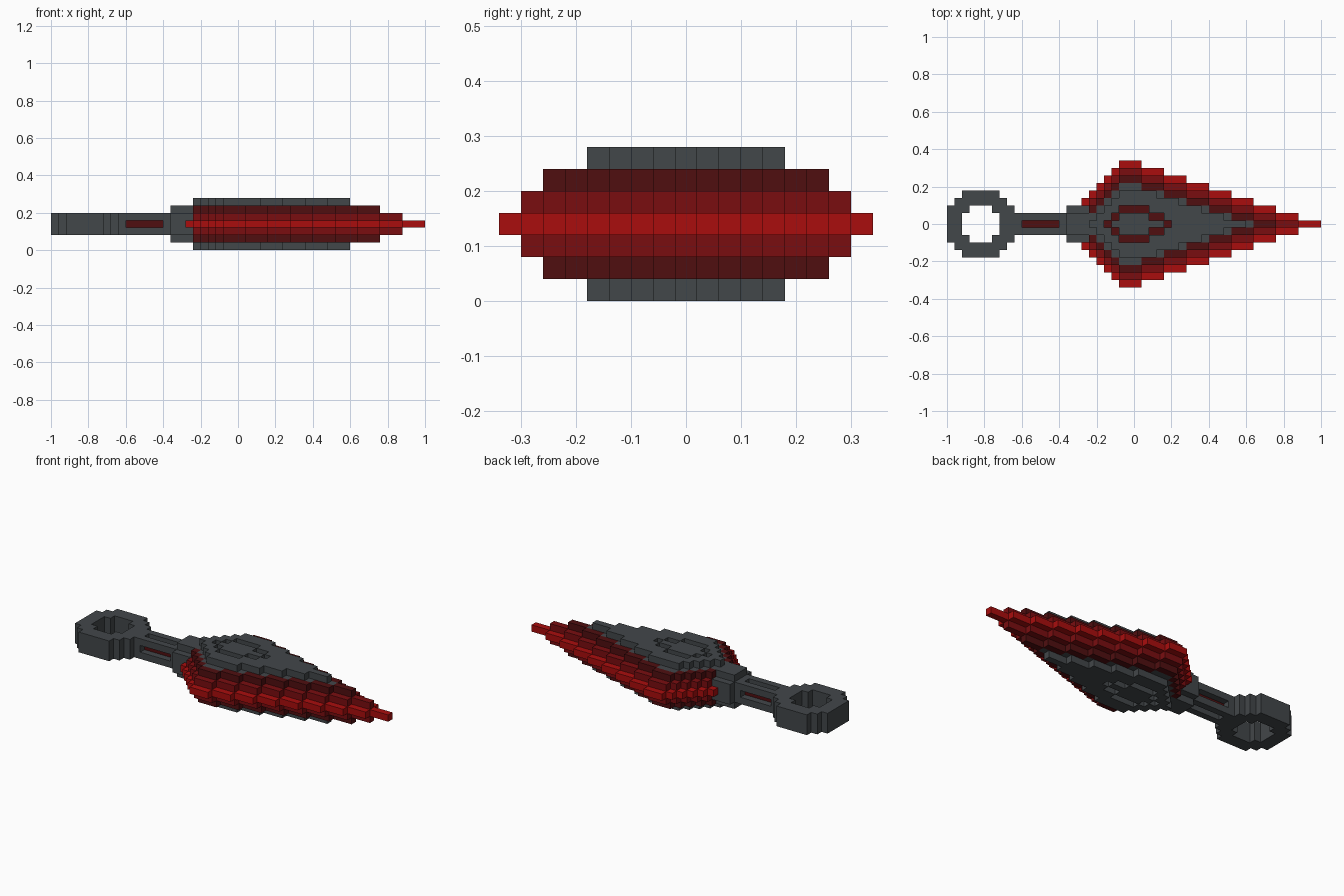
import bpy
import bmesh
from math import ceil
from mathutils import Vector

if "Cube" in bpy.data.objects:
    bpy.data.objects.remove(bpy.data.objects["Cube"])

S = 0.04  # cube size; cells are (i along x, j across y from centre, k up from mid layer)


def material(name, rgb):
    m = bpy.data.materials.new(name)
    m.diffuse_color = (*rgb, 1)
    m.use_nodes = True
    m.node_tree.nodes["Principled BSDF"].inputs["Base Color"].default_value = m.diffuse_color
    return m


MATS = [material("steel grey", (0.055, 0.063, 0.068)),
        material("bright red", (0.40, 0.004, 0.004)),
        material("mid red", (0.195, 0.004, 0.005)),
        material("dark red", (0.08, 0.0045, 0.005))]
GREY, BRIGHT, MID, DARK = range(4)
parts = {"blade": {}, "collar": {}, "handle": {}, "ring": {}}


# Blade: half width in cells along the length, steep at the back, tapering to the tip
def width(i):
    return 8 - (23 - i) if i < 23 else 8 - max(0, ceil((i - 25) / 3))


def in_face(i, j):
    return abs(j) <= width(i) - 3


# Diamond groove cut in the raised grey face
def in_groove(i, j):
    j = abs(j)
    return ((j == 2 and 23 <= i <= 26) or (j == 1 and i in (22, 27, 28))
            or (j == 0 and i in (21, 29)))


for i in range(18, 50):
    for j in range(-8, 9):
        for k in range(-3, 4):
            a = abs(k)
            if a <= 2 and abs(j) <= width(i) - a:
                grey = a == 2 and in_face(i, j) and not in_groove(i, j)
                parts["blade"][i, j, k] = GREY if grey else (BRIGHT, MID, DARK)[a]
            elif a == 3 and abs(j) <= 4 and in_face(i - 1, j) and in_face(i + 1, j):
                if not in_groove(i, j):
                    parts["blade"][i, j, k] = GREY

# Collar joining blade and handle
for i in range(16, 19):
    for k in range(-2, 3):
        h = 2 if abs(k) < 2 else 1
        for j in range(-h, h + 1):
            parts["collar"][i, j, k] = GREY
            parts["blade"].pop((i, j, k), None)

# Handle: four rails around a red core, with solid ends
for i in range(9, 16):
    for j in (-1, 0, 1):
        for k in (-1, 0, 1):
            if i in (9, 15) or (j and k):
                parts["handle"][i, j, k] = GREY
            elif not j and not k:
                parts["handle"][i, j, k] = DARK

# Ring at the end
for i in range(9):
    for j in range(-4, 5):
        u, v = abs(i - 4), abs(j)
        outer = u + v <= 6
        hole = u <= 2 and v <= 2 and u + v < 4
        if outer and not hole:
            for k in (-1, 0, 1):
                parts["ring"][i, j, k] = GREY

# Build each part from its exposed cube faces
filled = set().union(*parts.values())
for name, cells in parts.items():
    bm = bmesh.new()
    for cell, colour in cells.items():
        centre = Vector((-1 + (cell[0] + 0.5) * S, cell[1] * S, 0.14 + cell[2] * S))
        for axis in range(3):
            for sign in (-1, 1):
                n = [0, 0, 0]
                n[axis] = sign
                if tuple(c + d for c, d in zip(cell, n)) in filled:
                    continue
                n = Vector(n)
                u = Vector((n.y, n.z, n.x))
                v = n.cross(u)
                corners = [u + v, v - u, -u - v, u - v]
                f = bm.faces.new([bm.verts.new(centre + (n + c) * S / 2) for c in corners])
                f.material_index = colour
    bmesh.ops.remove_doubles(bm, verts=bm.verts, dist=0.001)
    mesh = bpy.data.meshes.new(name)
    bm.to_mesh(mesh)
    bm.free()
    for m in MATS:
        mesh.materials.append(m)
    bpy.context.collection.objects.link(bpy.data.objects.new(name, mesh))
